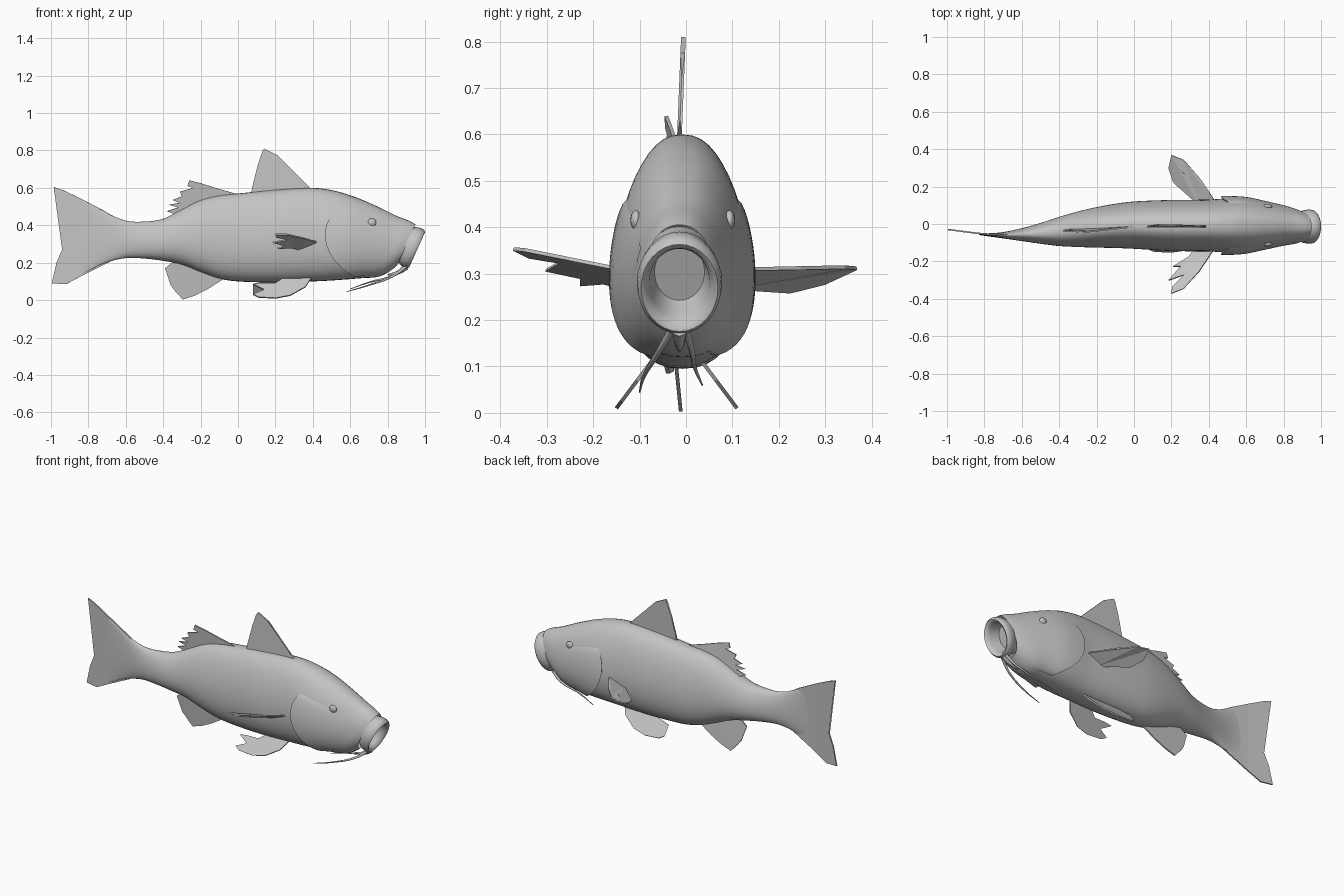
import bpy, bmesh, math
from mathutils import Vector

cube = bpy.data.objects.get("Cube")
if cube:
    bpy.data.objects.remove(cube)

grey = bpy.data.materials.new("plain_grey")
grey.use_nodes = True
GREY = (0.55, 0.55, 0.55, 1)
grey.diffuse_color = GREY
grey.node_tree.nodes["Principled BSDF"].inputs["Base Color"].default_value = GREY


def finish(name, bm, smooth=True):
    """Turn a bmesh into a named object with the grey material."""
    bmesh.ops.recalc_face_normals(bm, faces=bm.faces)
    mesh = bpy.data.meshes.new(name)
    bm.to_mesh(mesh)
    bm.free()
    mesh.materials.append(grey)
    obj = bpy.data.objects.new(name, mesh)
    bpy.context.collection.objects.link(obj)
    if smooth:
        bpy.ops.object.select_all(action='DESELECT')
        obj.select_set(True)
        bpy.context.view_layer.objects.active = obj
        bpy.ops.object.shade_smooth_by_angle(angle=math.radians(50))
    return obj


def loft(name, rows, closed=True, cap_start=False, cap_end=False):
    """Skin a list of point rows with quads."""
    bm = bmesh.new()
    grid = [[bm.verts.new(p) for p in row] for row in rows]
    n = len(grid[0])
    for a, b in zip(grid, grid[1:]):
        for i in range(n if closed else n - 1):
            j = (i + 1) % n
            bm.faces.new((a[i], a[j], b[j], b[i]))
    if cap_start:
        bm.faces.new(grid[0])
    if cap_end:
        bm.faces.new(grid[-1])
    return finish(name, bm)


# Body stations: x, top z, bottom z, half width, centre y
STATIONS = [
    (-0.83, 0.53, 0.14, 0.004, -0.055), (-0.72, 0.475, 0.195, 0.014, -0.06),
    (-0.6, 0.425, 0.225, 0.034, -0.057), (-0.5, 0.42, 0.222, 0.055, -0.05),
    (-0.4, 0.435, 0.21, 0.077, -0.04), (-0.3, 0.485, 0.19, 0.094, -0.028),
    (-0.2, 0.535, 0.15, 0.107, -0.018), (-0.1, 0.56, 0.115, 0.117, -0.01),
    (0, 0.57, 0.1, 0.125, -0.006), (0.2, 0.59, 0.095, 0.135, -0.008),
    (0.4, 0.6, 0.1, 0.137, -0.008), (0.5, 0.588, 0.105, 0.143, -0.008),
    (0.6, 0.56, 0.112, 0.142, -0.007), (0.7, 0.508, 0.118, 0.127, -0.007),
    (0.8, 0.45, 0.125, 0.108, -0.008), (0.86, 0.425, 0.15, 0.094, -0.012),
    (0.9, 0.405, 0.185, 0.08, -0.014),
]


def slope(i, k):
    a, b = STATIONS[max(i - 1, 0)], STATIONS[min(i + 1, len(STATIONS) - 1)]
    return (b[k] - a[k]) / (b[0] - a[0])


def station(x):
    """Smoothly interpolated top, bottom, half width and centre at x."""
    i = 0
    while i < len(STATIONS) - 2 and x > STATIONS[i + 1][0]:
        i += 1
    a, b = STATIONS[i], STATIONS[i + 1]
    d = b[0] - a[0]
    t = (x - a[0]) / d
    s = t * t * (3 - 2 * t)
    return [a[k] * (1 - s) + b[k] * s
            + d * t * (1 - t) * ((1 - t) * slope(i, k) - t * slope(i + 1, k))
            for k in range(1, 5)]


def skin(x, ang, grow=1.0):
    """Point on the egg-shaped body section; sections lean forward at the head."""
    top, bottom, half, cy = station(x)
    s, c = math.sin(ang), math.cos(ang)
    y = math.copysign(abs(c) ** 0.85, c) * half * (1 - 0.14 * s)
    dz = (top - bottom) / 2 * s
    lean = 1.5 * max(0, x - 0.6)
    return Vector((x + lean * dz, cy + y * grow, (top + bottom) / 2 + dz * grow))


SEG = 44
x0, x1 = STATIONS[0][0], STATIONS[-1][0]
loft("body", [[skin(x0 + (x1 - x0) * i / 80, math.tau * j / SEG) for j in range(SEG)]
              for i in range(81)], cap_start=True)


# Mouth: a tilted round lip that rolls inward to a closed throat
centre = Vector((0.945, -0.014, 0.275))
axis = Vector((0.912, 0, -0.41))
up = Vector((0.41, 0, 0.912))
LIP = [(-0.1, 0.84), (-0.06, 0.87), (-0.04, 0.97), (-0.015, 1.02), (0.005, 1),
       (0.014, 0.92), (0.01, 0.82), (-0.01, 0.73), (-0.04, 0.68), (-0.07, 0.6)]
loft("mouth", [[centre + axis * a + up * (0.112 * r * math.sin(t)) + Vector((0, 0.09 * r * math.cos(t), 0))
                for t in (math.tau * j / 32 for j in range(32))] for a, r in LIP], cap_end=True)


# Gill covers and eyes on both sides
def gill_row(side, u):
    ang = -1.25 + 1.75 * u
    back = 0.465 + 0.2 * math.sin(ang) ** 2
    swell = 0.11 * math.sin(math.pi * u) ** 0.5
    row = [skin(back + 0.01, ang, 0.96)]
    for k in range(13):
        t = k / 12
        row.append(skin(back + (0.84 - back) * t, ang, 0.995 + swell * (1 - t) ** 1.3))
    for p in row:
        if side < 0:
            cy = station(min(p.x, x1))[3]
            p.y = 2 * cy - p.y
    return row


for side, label in ((1, "left"), (-1, "right")):
    loft(label + "_gill_cover", [gill_row(side, i / 24) for i in range(25)], closed=False)
    eye = skin(0.7, 0.55)
    bm = bmesh.new()
    bmesh.ops.create_uvsphere(bm, u_segments=16, v_segments=10, radius=0.024)
    bmesh.ops.scale(bm, vec=(1, 0.5, 0.9), verts=bm.verts)
    bmesh.ops.translate(bm, vec=(eye.x, -0.007 + side * (eye.y + 0.005), eye.z), verts=bm.verts)
    finish(label + "_eye", bm)


def fin(name, outline, place, thick=0.008):
    """A thin ragged sheet: a flat outline put into space by a function."""
    bm = bmesh.new()
    bm.faces.new([bm.verts.new(place(a, b)) for a, b in outline])
    bmesh.ops.triangulate(bm, faces=bm.faces, ngon_method='EAR_CLIP')
    obj = finish(name, bm, smooth=False)
    mod = obj.modifiers.new("thickness", 'SOLIDIFY')
    mod.thickness, mod.offset = thick, 0


# Fins along the middle, outlines in x and z
fin("tail_fin", [
    (-0.64, 0.43), (-0.71, 0.475), (-0.845, 0.545), (-0.94, 0.59), (-0.985, 0.605),
    (-0.97, 0.535), (-0.935, 0.455), (-0.87, 0.365), (-0.835, 0.33), (-0.85, 0.3),
    (-0.94, 0.27), (-0.97, 0.2), (-0.995, 0.09), (-0.92, 0.085), (-0.835, 0.13),
    (-0.685, 0.205), (-0.64, 0.23)],
    lambda x, z: (x, -0.06 - 0.13 * min(x + 0.76, 0), z))
fin("front_dorsal_fin", [
    (0.39, 0.595), (0.31, 0.67), (0.21, 0.775), (0.14, 0.81), (0.13, 0.795),
    (0.2, 0.74), (0.235, 0.685), (0.2, 0.655), (0.105, 0.72), (0.13, 0.675),
    (0.095, 0.66), (0.17, 0.62), (0.075, 0.6), (0.07, 0.56), (0.36, 0.57)],
    lambda x, z: (x, -0.014 + 0.04 * (z - 0.6), z), 0.01)
fin("rear_dorsal_fin", [
    (0.02, 0.56), (-0.12, 0.6), (-0.2, 0.625), (-0.26, 0.64), (-0.27, 0.61),
    (-0.24, 0.6), (-0.31, 0.58), (-0.3, 0.555), (-0.35, 0.535), (-0.31, 0.52),
    (-0.37, 0.51), (-0.32, 0.495), (-0.38, 0.475), (-0.34, 0.46), (-0.37, 0.43),
    (-0.2, 0.5)],
    lambda x, z: (x, -0.013 + 0.08 * x - 0.1 * (z - 0.55), z))
fin("anal_fin", [
    (-0.07, 0.13), (-0.09, 0.105), (-0.16, 0.06), (-0.23, 0.025), (-0.295, 0.003),
    (-0.31, 0.02), (-0.27, 0.06), (-0.335, 0.05), (-0.29, 0.095), (-0.36, 0.08),
    (-0.31, 0.13), (-0.39, 0.17), (-0.34, 0.21), (-0.2, 0.19)],
    lambda x, z: (x, -0.028 + 0.1 * (0.17 - z), z))

# Paired fins
PELVIC = [(0.39, 0.115), (0.36, 0.07), (0.28, 0.025), (0.2, 0.01), (0.11, 0.015),
          (0.08, 0.03), (0.14, 0.055), (0.08, 0.085), (0.13, 0.09), (0.2, 0.09),
          (0.26, 0.13)]
PECTORAL = [(0.45, 0.1), (0.35, 0.25), (0.265, 0.345), (0.2, 0.37), (0.205, 0.335),
            (0.27, 0.27), (0.185, 0.3), (0.25, 0.225), (0.21, 0.225), (0.29, 0.175),
            (0.35, 0.1)]
for side, label, rise in ((1, "left", 0.02), (-1, "right", 0.2)):
    fin(label + "_pelvic_fin", PELVIC,
        lambda x, z: (x, -0.02 + side * (0.04 + 0.75 * (0.13 - z)), z))
    fin(label + "_pectoral_fin", PECTORAL,
        lambda x, y: (x, side * y - 0.002, 0.31 + rise * (y - 0.14)
                      - 0.4 * max(0, 0.54 - x - 0.9 * y)))


# Whiskers under the chin
def whisker(name, points, radius):
    curve = bpy.data.curves.new(name, 'CURVE')
    curve.dimensions = '3D'
    curve.bevel_depth, curve.bevel_resolution = radius, 2
    curve.use_fill_caps = True
    spline = curve.splines.new('BEZIER')
    spline.bezier_points.add(len(points) - 1)
    for i, (bp, p) in enumerate(zip(spline.bezier_points, points)):
        bp.co = p
        bp.handle_left_type = bp.handle_right_type = 'AUTO'
        bp.radius = 1 - 0.8 * i / (len(points) - 1)
    curve.materials.append(grey)
    bpy.context.collection.objects.link(bpy.data.objects.new(name, curve))


whisker("left_whisker", [(0.9, 0.0, 0.18), (0.84, 0.012, 0.135), (0.7, 0.02, 0.095),
                         (0.6, 0.035, 0.06)], 0.009)
whisker("right_whisker", [(0.9, -0.03, 0.18), (0.83, -0.06, 0.13), (0.7, -0.09, 0.08),
                          (0.58, -0.1, 0.045)], 0.009)
whisker("chin_stalk", [(0.9, -0.014, 0.18), (0.86, -0.014, 0.15), (0.8, -0.014, 0.135)], 0.018)
